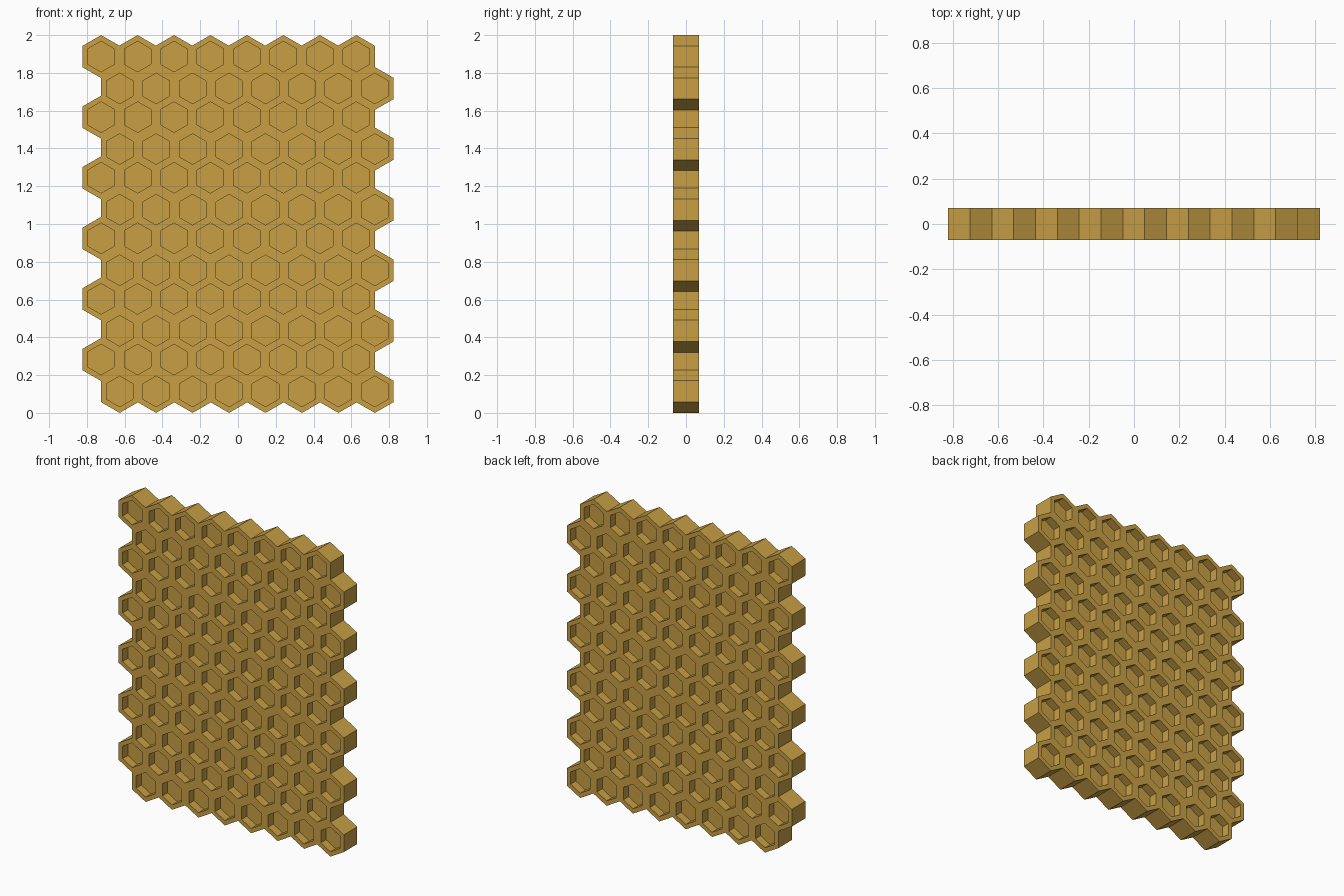
import bpy, bmesh, math
from mathutils import Vector
from mathutils.geometry import delaunay_2d_cdt

if "Cube" in bpy.data.objects:
    bpy.data.objects.remove(bpy.data.objects["Cube"])

R, R_IN = 0.1135, 0.081          # outer cell and recess radii
A = R * math.sqrt(3) / 2         # outer half width
HALF, DEPTH = 0.07, 0.055        # half thickness, recess depth
PITCH_X, PITCH_Z, ROW_DZ = 0.193, 0.3208, 0.169

# Cell centres: pairs of staggered rows
centres = []
for i in range(6):
    for j in range(8):
        centres.append((-0.823 + 2 * A + j * PITCH_X, R + i * PITCH_Z))
        centres.append((-0.823 + A + j * PITCH_X, R + i * PITCH_Z + ROW_DZ))

# Flat pattern: merge all the outer hexagons and cut in the inner ones
points, polys = [], []
for radius in (R, R_IN):
    for cx, cz in centres:
        polys.append(list(range(len(points), len(points) + 6)))
        for k in range(6):
            t = math.radians(30 + 60 * k)
            points.append(Vector((cx + radius * math.cos(t), cz + radius * math.sin(t))))
co, _, tris, _, _, origin = delaunay_2d_cdt(points, [], polys, 1, 1e-5)

bm = bmesh.new()
verts = [bm.verts.new((p.x, -HALF, p.y)) for p in co]
recesses = {}
for tri, src in zip(tris, origin):
    face = bm.faces.new([verts[v] for v in tri])
    for s in src:
        if s >= len(centres):
            recesses.setdefault(s, []).append(face)

# Outer rim, pulled back to the middle plane
rim = [e for e in bm.edges if e.is_boundary]
new = bmesh.ops.extrude_edge_only(bm, edges=rim)["geom"]
for v in new:
    if isinstance(v, bmesh.types.BMVert):
        v.co.y = 0

# Recessed hexagonal cells
floors = []
for group in recesses.values():
    floors += bmesh.ops.dissolve_faces(bm, faces=group)["region"]
floors = bmesh.ops.extrude_discrete_faces(bm, faces=floors)["faces"]
for f in floors:
    for v in f.verts:
        v.co.y = -HALF + DEPTH
bmesh.ops.remove_doubles(bm, verts=bm.verts[:], dist=1e-5)

# Back side is the mirror of the front
copy = bmesh.ops.duplicate(bm, geom=bm.verts[:] + bm.edges[:] + bm.faces[:])["geom"]
for v in copy:
    if isinstance(v, bmesh.types.BMVert):
        v.co.y = -v.co.y
bmesh.ops.remove_doubles(bm, verts=bm.verts[:], dist=1e-5)
bmesh.ops.recalc_face_normals(bm, faces=bm.faces[:])

mesh = bpy.data.meshes.new("honeycomb_panel")
bm.to_mesh(mesh)
bm.free()
panel = bpy.data.objects.new("honeycomb_panel", mesh)
bpy.context.collection.objects.link(panel)

mat = bpy.data.materials.new("honey_wax")
mat.diffuse_color = (0.58, 0.35, 0.06, 1)
mat.use_nodes = True
mat.node_tree.nodes["Principled BSDF"].inputs["Base Color"].default_value = mat.diffuse_color
mesh.materials.append(mat)
